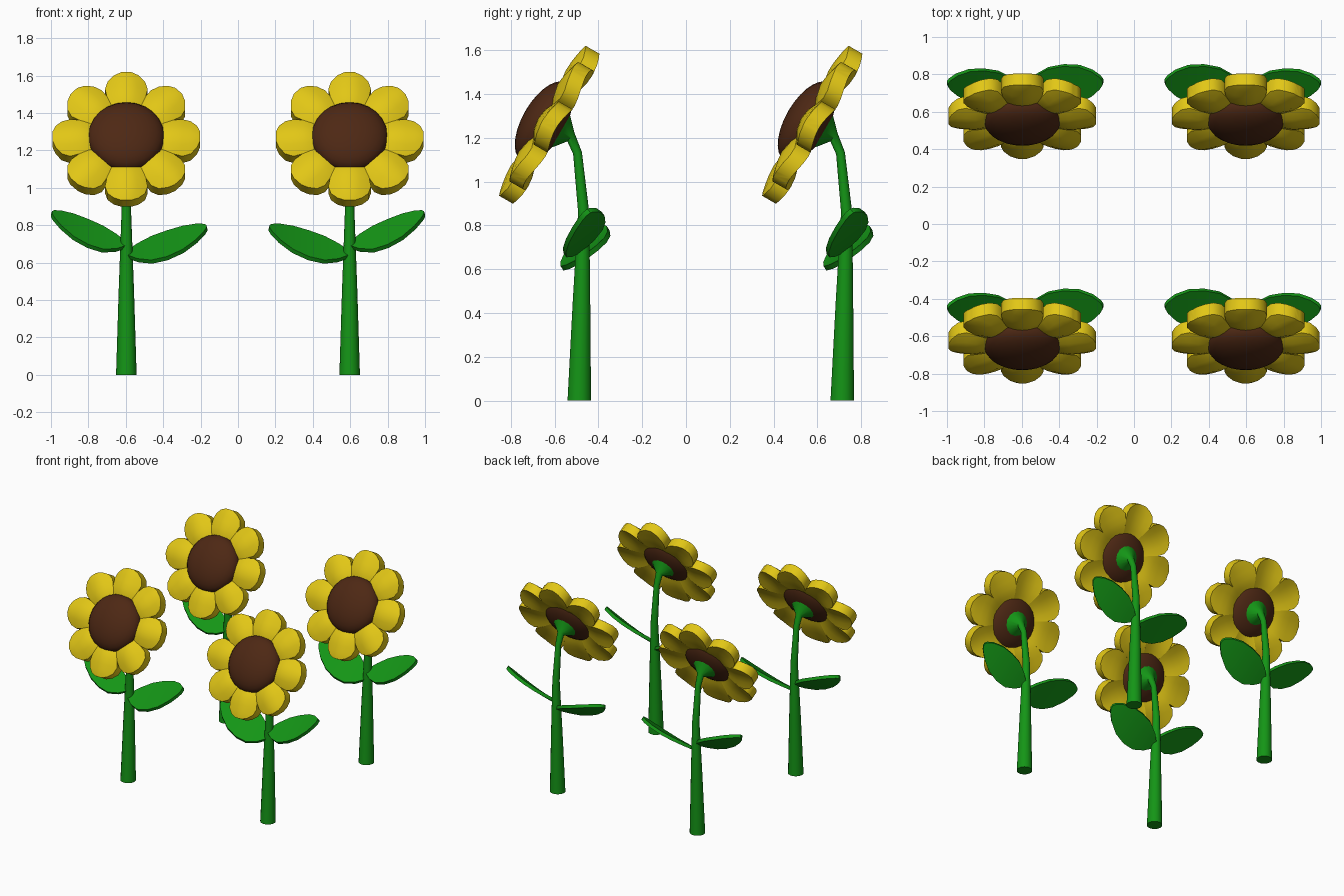
import bpy, bmesh, math
from mathutils import Vector, Matrix

if "Cube" in bpy.data.objects:
    bpy.data.objects.remove(bpy.data.objects["Cube"])


def material(name, rgb):
    m = bpy.data.materials.new(name)
    m.diffuse_color = (*rgb, 1)
    m.use_nodes = True
    m.node_tree.nodes["Principled BSDF"].inputs["Base Color"].default_value = m.diffuse_color
    return m


GREEN = material("leaf green", (0.007, 0.30, 0.008))
YELLOW = material("petal yellow", (0.76, 0.57, 0.008))
BROWN = material("seed brown", (0.075, 0.021, 0.007))


def loft(bm, rings):
    """Skin a list of closed rings and cap both ends."""
    vs = [[bm.verts.new(p) for p in ring] for ring in rings]
    n = len(vs[0])
    for a, b in zip(vs, vs[1:]):
        for i in range(n):
            j = (i + 1) % n
            bm.faces.new((a[i], a[j], b[j], b[i]))
    bm.faces.new(vs[0])
    bm.faces.new(vs[-1])


def finish(bm, name, mat, matrix):
    bm.transform(matrix)
    bmesh.ops.recalc_face_normals(bm, faces=bm.faces)
    me = bpy.data.meshes.new(name)
    bm.to_mesh(me)
    bm.free()
    me.materials.append(mat)
    ob = bpy.data.objects.new(name, me)
    bpy.context.collection.objects.link(ob)
    bpy.ops.object.select_all(action='DESELECT')
    ob.select_set(True)
    bpy.context.view_layer.objects.active = ob
    bpy.ops.object.shade_smooth_by_angle(angle=math.radians(40))


# Tilted head frame: local z points out of the flower face
HEAD = Matrix.Translation((0, -0.138, 1.26)) @ Matrix.Rotation(math.radians(60), 4, 'X')
ACROSS = (-1, -0.5, 0, 0.5, 1)


def stem(place):
    # y, z, radius, lean of the ring axis from vertical towards the front
    path = [(0, 0, 0.055, 0), (0.01, 0.45, 0.041, 0), (0.02, 0.86, 0.026, 0),
            (-0.008, 1.13, 0.021, 12), (-0.038, 1.203, 0.026, 50),
            (-0.075, 1.224, 0.075, 60), (-0.095, 1.235, 0.1, 60)]
    rings = []
    for y, z, r, lean in path:
        rot = Matrix.Rotation(math.radians(lean), 3, 'X')
        rings.append([rot @ Vector((r * math.cos(k * math.tau / 14), r * math.sin(k * math.tau / 14), 0))
                      + Vector((0, y, z)) for k in range(14)])
    bm = bmesh.new()
    loft(bm, rings)
    finish(bm, "stem", GREEN, place)


def leaf(name, base, tip, width, sag, place):
    base, tip, width = Vector(base), Vector(tip), Vector(width)
    normal = (tip - base).cross(width).normalized()
    if normal.z < 0:
        normal.negate()
    profile = [(0, 0.2), (0.12, 0.58), (0.3, 0.92), (0.5, 1), (0.7, 0.9), (0.87, 0.6), (0.97, 0.28), (1, 0.1)]
    rings = []
    for t, w in profile:
        c = base.lerp(tip, t) - Vector((0, 0, sag * 4 * t * (1 - t)))
        top = [c + width * w * u + normal * 0.012 for u in ACROSS]
        under = [c + width * w * u - normal * 0.012 for u in reversed(ACROSS)]
        rings.append(top + under)
    bm = bmesh.new()
    loft(bm, rings)
    finish(bm, name, GREEN, place)


def petals(place):
    # radius, half width, front height, back height
    rows = [(0.15, 0.062, 0.03, -0.015), (0.2, 0.083, 0.05, -0.03), (0.25, 0.104, 0.058, -0.037),
            (0.3, 0.114, 0.055, -0.037), (0.345, 0.1, 0.048, -0.037), (0.378, 0.066, 0.041, -0.037),
            (0.395, 0.027, 0.035, -0.036)]
    for k in range(8):
        bm = bmesh.new()
        rings = []
        for r, hw, top, back in rows:
            s = (hw / 0.114) ** 2
            rings.append([Vector((u * hw, r, top - 0.04 * s * u * u)) for u in ACROSS] +
                         [Vector((u * hw, r, back - 0.022 * s * u * u)) for u in reversed(ACROSS)])
        loft(bm, rings)
        finish(bm, "petal", YELLOW, place @ HEAD @ Matrix.Rotation(k * math.tau / 8, 4, 'Z'))


def seed_disc(place):
    bm = bmesh.new()
    bmesh.ops.create_uvsphere(bm, u_segments=24, v_segments=14, radius=1)
    finish(bm, "seed_disc", BROWN,
           place @ HEAD @ Matrix.Translation((0, 0, 0.027)) @ Matrix.Diagonal((0.205, 0.205, 0.098, 1)))


# Four flowers, the right column mirrored
for side in (-1, 1):
    for y in (-0.487, 0.713):
        place = Matrix.Translation((side * 0.597, y, 0)) @ Matrix.Diagonal((side, 1, 1, 1))
        stem(place)
        leaf("upper_leaf", (0.01, 0.01, 0.695), (0.40, 0.035, 0.86), (0, 0.09, 0.068), 0.022, place)
        leaf("lower_leaf", (-0.01, 0.01, 0.645), (-0.43, 0.045, 0.785), (0, 0.108, 0.07), 0.022, place)
        petals(place)
        seed_disc(place)
